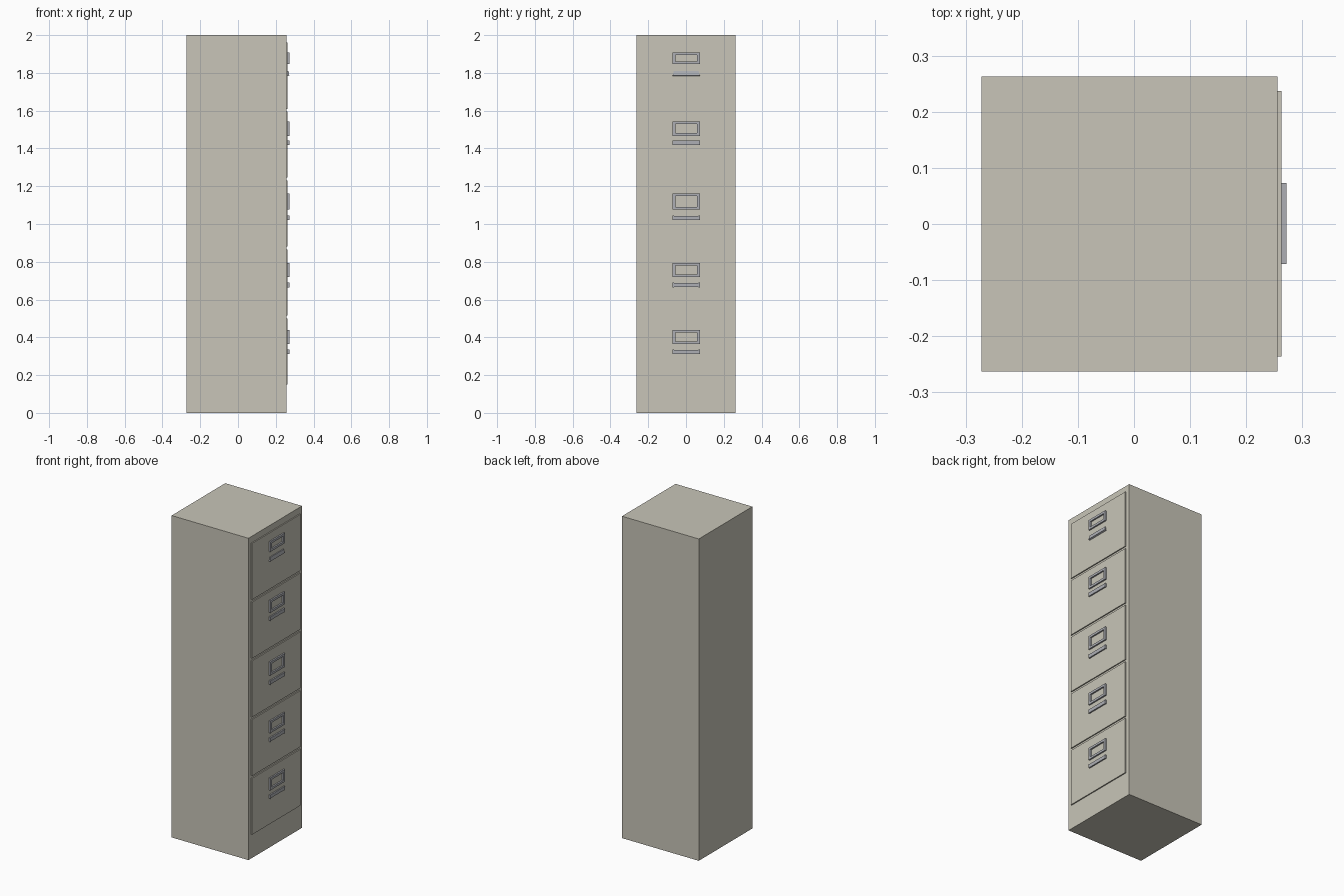
import bpy, bmesh

if "Cube" in bpy.data.objects:
    bpy.data.objects.remove(bpy.data.objects["Cube"])

def material(name, rgb):
    m = bpy.data.materials.new(name)
    m.diffuse_color = (*rgb, 1)
    m.use_nodes = True
    m.node_tree.nodes["Principled BSDF"].inputs["Base Color"].default_value = m.diffuse_color
    return m

beige = material("beige_paint", (0.58, 0.56, 0.48))
metal = material("grey_metal", (0.42, 0.43, 0.46))

def finish(name, bm, mat):
    bmesh.ops.recalc_face_normals(bm, faces=bm.faces)
    me = bpy.data.meshes.new(name)
    bm.to_mesh(me)
    bm.free()
    me.materials.append(mat)
    ob = bpy.data.objects.new(name, me)
    bpy.context.collection.objects.link(ob)
    return ob

def add_box(bm, x, y, z):
    """Box between the (low, high) pairs; returns its vertices."""
    verts = bmesh.ops.create_cube(bm, size=1)["verts"]
    for v in verts:
        for i, (lo, hi) in enumerate((x, y, z)):
            v.co[i] = hi if v.co[i] > 0 else lo
    return verts

def boxes(name, mat, *dims):
    bm = bmesh.new()
    for d in dims:
        add_box(bm, *d)
    return finish(name, bm, mat)

BACK, FACE, DRAWER, PULL = -0.272, 0.256, 0.263, 0.272
CY, HALF, INNER = 0.001, 0.072, 0.057

def label_frame(name, z0, z1, rim):
    """Rectangular ring standing on the drawer face."""
    bm = bmesh.new()
    rings = []
    for x in (DRAWER - 0.001, PULL):
        for h, a, b in ((HALF, z0, z1), (INNER, z0 + rim, z1 - rim)):
            rings.append([bm.verts.new((x, CY + y, z)) for y, z in
                          ((-h, a), (h, a), (h, b), (-h, b))])
    for p, q in ((0, 1), (1, 3), (3, 2), (2, 0)):
        for i in range(4):
            j = (i + 1) % 4
            bm.faces.new((rings[p][i], rings[p][j], rings[q][j], rings[q][i]))
    return finish(name, bm, metal)

# cabinet shell
boxes("cabinet_body", beige, ((BACK, FACE), (-0.263, 0.263), (0, 2)))

# label frame bottom and top, handle bottom and top, lowest drawer first
fittings = [(0.364, 0.440, 0.312, 0.335), (0.719, 0.794, 0.665, 0.689),
            (1.077, 1.161, 1.020, 1.044), (1.467, 1.543, 1.418, 1.442),
            (1.846, 1.909, 1.782, 1.809)]
for n, (f0, f1, h0, h1) in enumerate(fittings):
    z = 0.15 + n * 0.365
    boxes(f"drawer_front_{n + 1}", beige,
          ((FACE - 0.001, DRAWER), (-0.236, 0.237), (z, z + 0.35)))
    label_frame(f"label_frame_{n + 1}", f0, f1, 0.014)
    if n < 4:
        # grip bar between two end blocks
        ends = [((DRAWER - 0.001, PULL), (CY + s * 0.068 - 0.004, CY + s * 0.068 + 0.004), (h0, h1))
                for s in (-1, 1)]
        boxes(f"handle_{n + 1}", metal, *ends,
              ((DRAWER - 0.001, PULL - 0.001), (CY - 0.065, CY + 0.065), (h0 + 0.001, h1 - 0.001)))
    else:
        # top handle is a sloping lip, narrower along its upper edge
        bm = bmesh.new()
        for v in add_box(bm, (DRAWER - 0.001, PULL), (CY - HALF, CY + HALF), (h0, h1)):
            if v.co.z > h0 + 0.001:
                v.co.y = CY + (v.co.y - CY) * 0.92
                v.co.x = min(v.co.x, PULL - 0.004)
            elif v.co.x > DRAWER:
                v.co.z += 0.004
        finish("handle_5", bm, metal)
